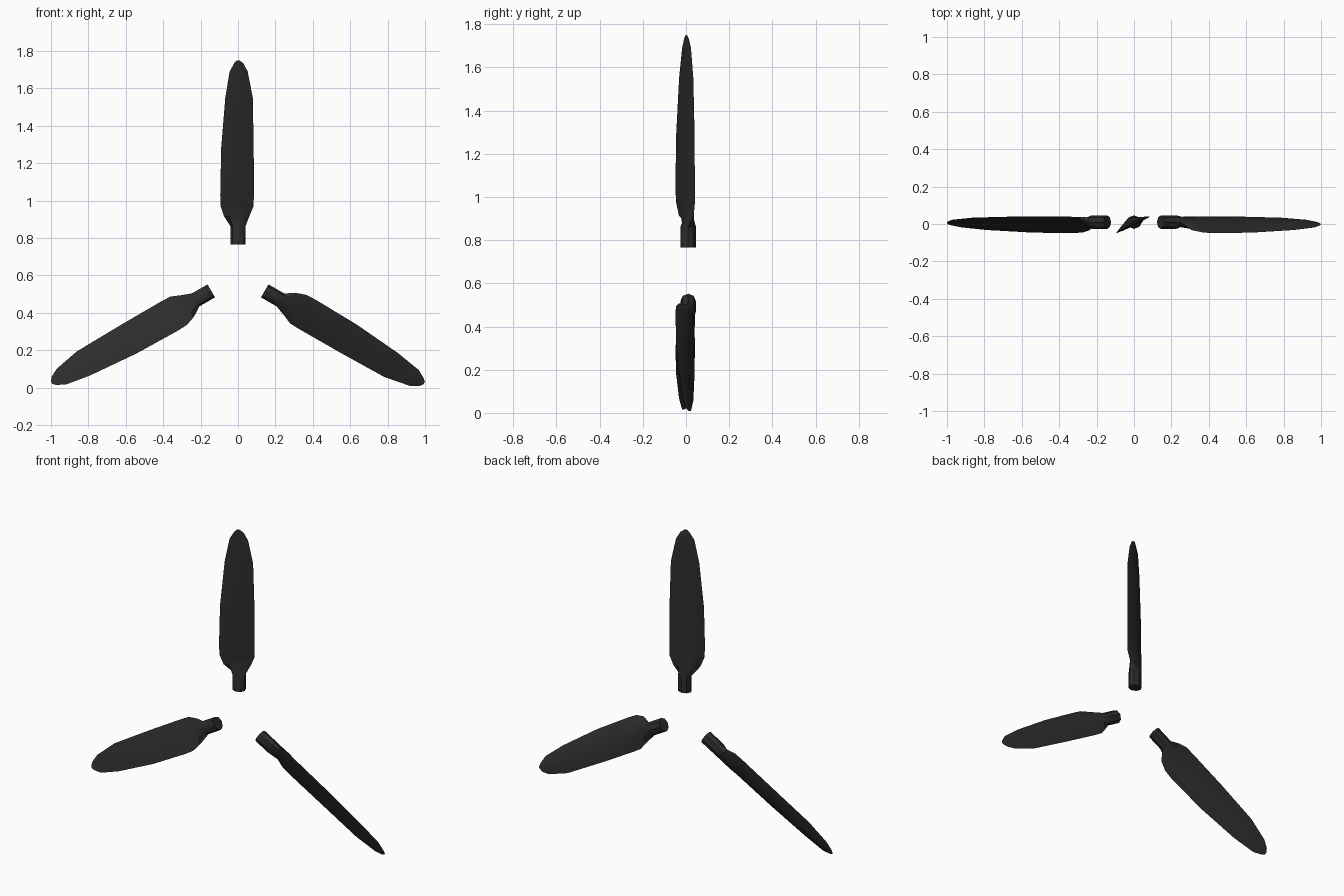
import bpy, bmesh, math
from mathutils import Matrix, Vector

if "Cube" in bpy.data.objects:
    bpy.data.objects.remove(bpy.data.objects["Cube"])

HUB_Z = 0.60

# dark blade material
dark = bpy.data.materials.new("dark_grey")
dark.diffuse_color = (0.025, 0.025, 0.025, 1)
dark.use_nodes = True
dark.node_tree.nodes["Principled BSDF"].inputs["Base Color"].default_value = dark.diffuse_color

# blade stations: height, left x, left y, right x, right y, back thickness
STATIONS = [
    (0.915, -0.074, -0.033, 0.060, 0.036, 0.034),
    (0.970, -0.093, -0.045, 0.083, 0.041, 0.031),
    (1.030, -0.095, -0.049, 0.085, 0.041, 0.028),
    (1.280, -0.090, -0.046, 0.084, 0.040, 0.022),
    (1.550, -0.068, -0.032, 0.079, 0.034, 0.015),
    (1.690, -0.045, -0.018, 0.052, 0.023, 0.010),
    (1.735, -0.020, -0.008, 0.028, 0.013, 0.006),
    (1.750, -0.006, -0.002, 0.008, 0.004, 0.003),
]


def root_ring(z):
    # eight-sided shank, ordered left, front, right, back
    return [Vector((-0.04 * math.cos(a), 0.010 - 0.036 * math.sin(a), z - HUB_Z))
            for a in (i * math.pi / 4 for i in range(8))]


def foil_ring(z, xl, yl, xr, yr, t):
    # nearly flat front, ridged back
    a, b = Vector((xl, yl, z - HUB_Z)), Vector((xr, yr, z - HUB_Z))
    n = Vector((-(yr - yl), xr - xl, 0)).normalized()
    shape = [(0, 0), (.2, -.18), (.5, -.2), (.8, -.12),
             (1, 0), (.8, .5), (.5, 1), (.2, .65)]
    return [a.lerp(b, u) + n * t * v for u, v in shape]


def make_blade(name, angle):
    rings = [root_ring(0.765), root_ring(0.862)] + [foil_ring(*s) for s in STATIONS]
    bm = bmesh.new()
    loops = [[bm.verts.new(p) for p in ring] for ring in rings]
    for lo, hi in zip(loops, loops[1:]):
        for i in range(8):
            j = (i + 1) % 8
            bm.faces.new((lo[i], lo[j], hi[j], hi[i]))
    bm.faces.new(loops[0][::-1])
    bm.faces.new(loops[-1])
    bmesh.ops.recalc_face_normals(bm, faces=bm.faces)
    bm.transform(Matrix.Translation((0, 0, HUB_Z)) @ Matrix.Rotation(angle, 4, 'Y'))
    mesh = bpy.data.meshes.new(name)
    bm.to_mesh(mesh)
    bm.free()
    mesh.materials.append(dark)
    ob = bpy.data.objects.new(name, mesh)
    bpy.context.collection.objects.link(ob)
    bpy.ops.object.select_all(action='DESELECT')
    ob.select_set(True)
    bpy.context.view_layer.objects.active = ob
    bpy.ops.object.shade_smooth_by_angle(angle=math.radians(30))


# three blades around the hub
for name, deg in (("top_blade", 0), ("right_blade", 120), ("left_blade", 240)):
    make_blade(name, math.radians(deg))
